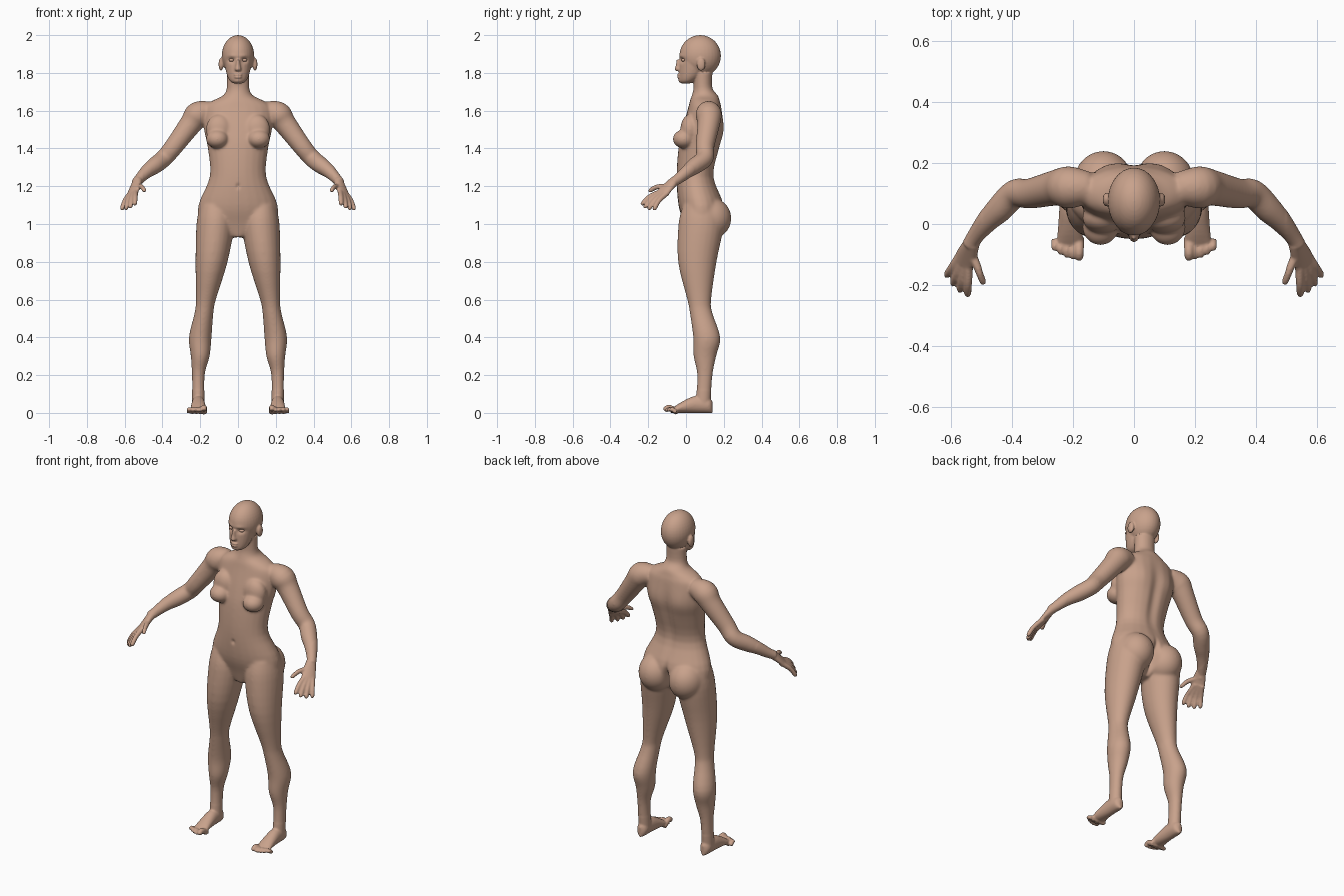
import bpy, bmesh, math
from mathutils import Vector, Matrix

cube = bpy.data.objects.get("Cube")
if cube:
    bpy.data.objects.remove(cube, do_unlink=True)

X, Y, Z = Matrix.Identity(3)
SIDES = 24

skin = bpy.data.materials.new("skin")
skin.use_nodes = True
skin.diffuse_color = (.58, .36, .26, 1)
shader = skin.node_tree.nodes["Principled BSDF"]
shader.inputs["Base Color"].default_value = skin.diffuse_color

bm = bmesh.new()


def spline(rows, steps=4):
    """Resample rows of numbers along a smooth curve."""
    out = []
    last = len(rows) - 1
    for i in range(last):
        before, start, end, after = rows[max(i - 1, 0)], rows[i], rows[i + 1], rows[min(i + 2, last)]
        for step in range(steps):
            t = step / steps
            row = []
            for p, q, r, s in zip(before, start, end, after):
                bend = 2 * p - 5 * q + 4 * r - s
                twist = 3 * (q - r) + s - p
                row.append(q + t / 2 * (r - p + t * (bend + t * twist)))
            out.append(row)
    return out + [list(rows[last])]


def loft(rows, u=X, v=None, ratio=1, mirror=True):
    """Skin oval sections (x, y, z, radius u, optional radius v).

    Without v the sections stand square to the path; without radius v, ratio gives it."""
    rows = spline(rows)
    middles = [Vector(row[:3]) for row in rows]
    last = len(rows) - 1
    for flip in ((1, -1) if mirror else (1,)):
        rings = []
        for i, (middle, row) in enumerate(zip(middles, rows)):
            side, depth = u, v
            if v is None:
                along = middles[min(i + 1, last)] - middles[max(i - 1, 0)]
                depth = along.cross(u).normalized()
                side = depth.cross(along).normalized()
            radius = row[3]
            other = row[4] if len(row) > 4 else radius * ratio
            ring = []
            for k in range(SIDES):
                angle = math.tau * k / SIDES
                p = middle + side * radius * math.cos(angle) + depth * other * math.sin(angle)
                ring.append(bm.verts.new((p.x * flip, p.y, p.z)))
            rings.append(ring)
        for lower, upper in zip(rings, rings[1:]):
            for k in range(SIDES):
                bm.faces.new((lower[k - 1], lower[k], upper[k], upper[k - 1]))
        bm.faces.new(reversed(rings[0]))
        bm.faces.new(rings[-1])


def blob(middle, size, mirror=True):
    """Add an ellipsoid, or a mirrored pair."""
    x, y, z = middle
    for flip in ((1, -1) if mirror else (1,)):
        place = Matrix.Translation((x * flip, y, z)) @ Matrix.Diagonal((*size, 1))
        bmesh.ops.create_uvsphere(bm, u_segments=32, v_segments=20, radius=1, matrix=place)


def digit(base, tip, radius, hint):
    """Add a slightly arched finger, thumb or toe."""
    rows = []
    for t, swell in ((-.3, 1.2), (.5, 1.1), (.9, 1), (1, .5)):
        p = base.lerp(tip, t) + Z * radius * math.sin(math.pi * t)
        rows.append((*p, radius * swell))
    loft(rows, hint)


def new_object(name):
    """Turn the gathered geometry into an object."""
    bmesh.ops.recalc_face_normals(bm, faces=bm.faces)
    mesh = bpy.data.meshes.new(name)
    bm.to_mesh(mesh)
    bm.clear()
    mesh.materials.append(skin)
    obj = bpy.data.objects.new(name, mesh)
    bpy.context.collection.objects.link(obj)
    return obj


# Torso and neck: height, middle depth, half width, half depth
torso = [(.93, .06, .04, .05), (1, .08, .19, .09), (1.1, .08, .21, .12), (1.25, .05, .15, .1),
         (1.4, .07, .16, .11), (1.5, .09, .18, .11), (1.61, .1, .18, .09), (1.65, .1, .14, .08),
         (1.68, .1, .08, .07), (1.72, .09, .06, .05), (1.8, .09, .06, .05)]
loft([(0, y, z, wide, deep) for z, y, wide, deep in torso], X, Y, mirror=False)

# Chest and buttocks
blob((.1, .02, 1.5), (.07, .05, .08))
blob((.11, -.01, 1.45), (.06, .06, .05))
blob((.1, .13, 1.03), (.1, .11, .11))

# Legs
loft([(.12, .08, 1.1, .08), (.12, .08, 1, .1), (.14, .06, .8, .085), (.17, .07, .6, .053),
      (.18, .08, .53, .05), (.2, .11, .4, .06), (.2, .1, .3, .05), (.21, .1, .2, .034),
      (.21, .09, .05, .033)], X, Y, ratio=1.2)

# Feet: depth, half width, half height, all resting on the ground
sole = [(.14, .01, .03), (.12, .03, .04), (.05, .035, .045), (-.02, .04, .03), (-.08, .045, .01)]
loft([(.21, y, high, wide, high) for y, wide, high in sole], X, Z)
for i in range(5):
    x = .18 + .02 * i
    size = .01 if i else .014
    digit(Vector((x, -.06, size)), Vector((x, .002 * i * i - .116, size)), size, X)

# Arms
loft([(.14, .12, 1.6, .05), (.21, .12, 1.58, .07), (.25, .12, 1.53, .06), (.34, .1, 1.41, .05),
      (.39, .1, 1.35, .047), (.44, .05, 1.31, .045), (.48, .01, 1.28, .037),
      (.52, -.04, 1.24, .028), (.54, -.07, 1.22, .025)], Y)

# Palms, with fingers fanning out from the knuckles
across = Vector((.7, .65, -.26)).normalized()
wrist, knuckles, tips = Vector((.53, -.06, 1.23)), Vector((.56, -.13, 1.16)), Vector((.58, -.2, 1.09))
loft([(*wrist.lerp(knuckles, t), wide, thick)
      for t, wide, thick in ((0, .026, .024), (.5, .036, .019), (1, .041, .014))], across)
for i in range(4):
    fan = i - 1.5
    reach = (tips - knuckles) * (.2 - .1 * abs(fan))
    digit(knuckles + across * fan * .017, tips + across * fan * .033 + reach, .012, across)
digit(Vector((.53, -.1, 1.2)), Vector((.49, -.2, 1.17)), .012, across)

# Skull, jaw, ears, nose and lips
blob((0, .075, 1.89), (.086, .11, .11), mirror=False)
jaw = [(1.745, 0, .025, .025), (1.76, .01, .045, .045), (1.8, .03, .062, .067), (1.88, .05, .076, .083)]
loft([(0, y, z, wide, deep) for z, y, wide, deep in jaw], X, Y, mirror=False)
blob((.09, .08, 1.845), (.013, .023, .035))
nose = [(1.81, .012), (1.82, .017), (1.84, .012), (1.87, .009)]
loft([(0, -.04, z, wide) for z, wide in nose], X, Y, ratio=1.2, mirror=False)
for z in (1.777, 1.791):
    blob((0, -.037, z), (.022, .011, .006), mirror=False)

# Fuse the parts into one skin
body = new_object("body")


def bake():
    bpy.ops.object.select_all(action='DESELECT')
    body.select_set(True)
    bpy.context.view_layer.objects.active = body
    bpy.ops.object.convert(target='MESH')


def smooth(repeats, group=""):
    relax = body.modifiers.new("relax", 'SMOOTH')
    relax.factor, relax.iterations, relax.vertex_group = .5, repeats, group


fuse = body.modifiers.new("fuse", 'REMESH')
fuse.mode, fuse.voxel_size = 'VOXEL', .005
bake()

# Blend the joints strongly, away from face, hands and feet
soft = body.vertex_groups.new(name="soft")
soft.add([v.index for v in body.data.vertices if .12 < v.co.z < 1.73 and abs(v.co.x) < .5], 1, 'REPLACE')
smooth(30, "soft")
smooth(3)
bake()

# Sculpted dents and swells: on the back or not, x, z, half width, half height, push
brushes = {"eye socket": (False, .034, 1.867, .017, .013, .013),
           "brow": (False, .03, 1.89, .024, .01, -.004),
           "chin": (False, 0, 1.757, .02, .012, -.006),
           "navel": (False, 0, 1.2, .01, .013, .008),
           "spine": (True, 0, 1.38, .03, .17, -.014),
           "shoulder blade": (True, .09, 1.5, .05, .08, .008),
           "seat cleft": (True, 0, 1.02, .014, .07, -.04)}
for vert in body.data.vertices:
    x, y, z = vert.co
    for back, mid_x, mid_z, wide, high, push in brushes.values():
        if (y > .07) == back:
            away = ((abs(x) - mid_x) / wide) ** 2 + ((z - mid_z) / high) ** 2
            vert.co.y += push * math.exp(-away)
smooth(2)
bake()
body.data.shade_smooth()

# Eyes
blob((.034, -.013, 1.868), (.015, .013, .009))
eyes = new_object("eyes")
eyes.data.shade_smooth()
bm.free()
